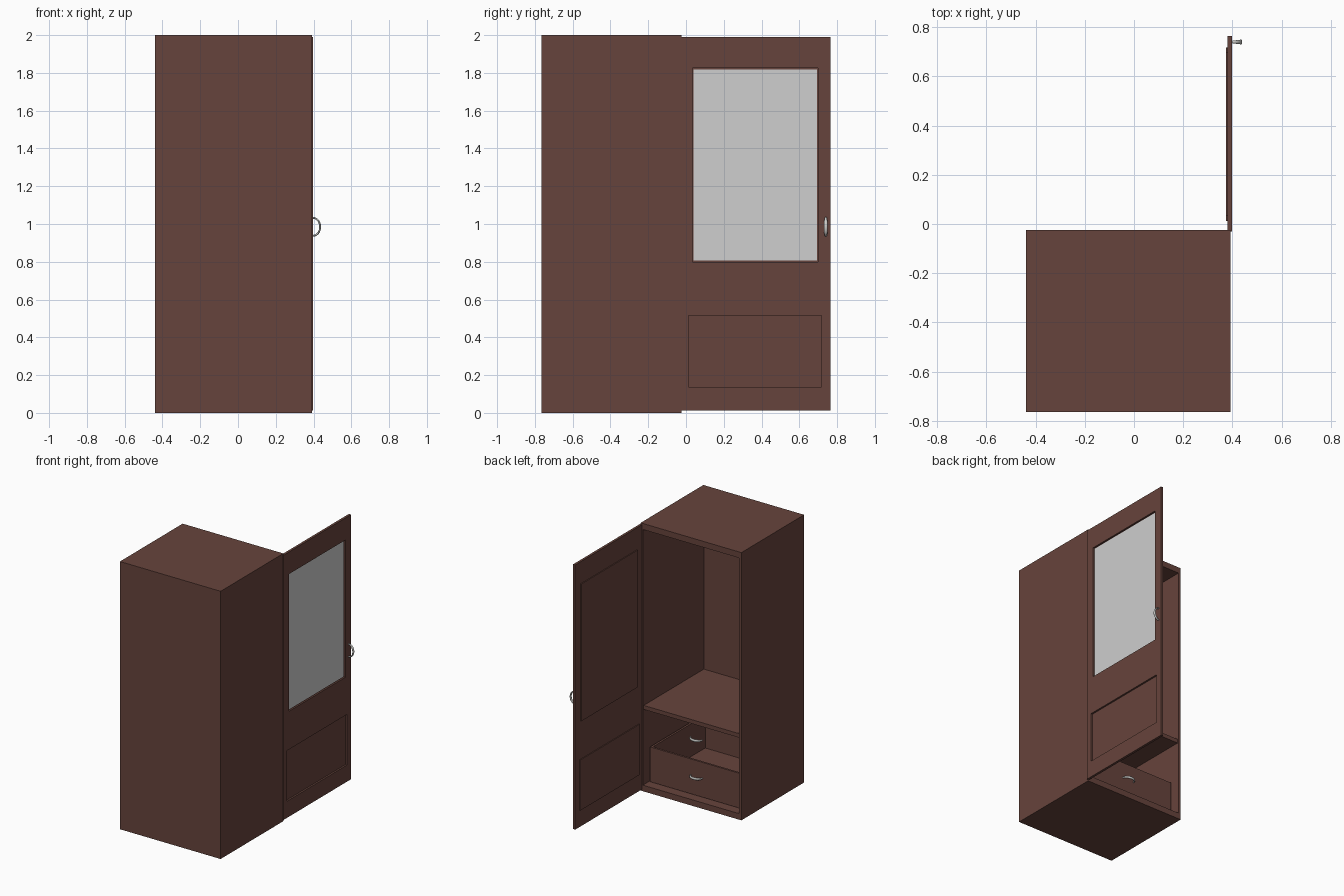
import bpy, bmesh, math
from mathutils import Vector

if "Cube" in bpy.data.objects:
    bpy.data.objects.remove(bpy.data.objects["Cube"])


def material(name, col):
    m = bpy.data.materials.new(name)
    m.diffuse_color = (*col, 1)
    m.use_nodes = True
    m.node_tree.nodes["Principled BSDF"].inputs["Base Color"].default_value = m.diffuse_color
    return m


WOOD = material("brown wood", (0.134, 0.057, 0.045))
MIRROR = material("mirror grey", (0.62, 0.62, 0.62))
METAL = material("handle silver", (0.6, 0.6, 0.58))


def finish(name, bm, mat):
    me = bpy.data.meshes.new(name)
    bmesh.ops.recalc_face_normals(bm, faces=bm.faces)
    bm.to_mesh(me)
    bm.free()
    me.materials.append(mat)
    ob = bpy.data.objects.new(name, me)
    bpy.context.collection.objects.link(ob)
    return ob


def box(name, x, y, z, mat=WOOD):
    """Box from (min, max) ranges."""
    bm = bmesh.new()
    bmesh.ops.create_cube(bm, size=1)
    for v in bm.verts:
        v.co = [r[0] if c < 0 else r[1] for c, r in zip(v.co, (x, y, z))]
    return finish(name, bm, mat)


def cut(ob, *ranges):
    """Subtract boxes from an object."""
    for r in ranges:
        cutter = box("cutter", *r)
        cutter.hide_render = True
        mod = ob.modifiers.new("cut", 'BOOLEAN')
        mod.operation = 'DIFFERENCE'
        mod.solver = 'EXACT'
        mod.object = cutter
        bpy.context.view_layer.objects.active = ob
        bpy.ops.object.modifier_apply(modifier=mod.name)
        bpy.data.objects.remove(cutter)


def handle(name, centre, along, out, length=0.104, reach=0.04):
    """Arched pull: flat oval section, widest in the middle, swept along a half ellipse."""
    c, a, o = Vector(centre), Vector(along), Vector(out)
    side = a.cross(o)
    bm = bmesh.new()
    rings = []
    n, k = 16, 10
    for i in range(n + 1):
        t = math.pi * i / n
        p = c - a * math.cos(t) * (length / 2 - 0.005) + o * math.sin(t) * (reach - 0.005)
        radial = (o * math.sin(t) - a * math.cos(t)).normalized()
        w = 0.005 + 0.005 * math.sin(t)
        rings.append([bm.verts.new(p + radial * 0.005 * math.cos(2 * math.pi * j / k)
                                   + side * w * math.sin(2 * math.pi * j / k))
                      for j in range(k)])
    for r, s in zip(rings, rings[1:]):
        for j in range(k):
            bm.faces.new((r[j], r[(j + 1) % k], s[(j + 1) % k], s[j]))
    bm.faces.new(rings[0])
    bm.faces.new(rings[-1])
    ob = finish(name, bm, METAL)
    for p in ob.data.polygons:
        p.use_smooth = len(p.vertices) == 4


# carcass, open towards +y
carcass = box("carcass", (-0.44, 0.392), (-0.765, -0.025), (0, 2))
cut(carcass, ((-0.422, 0.374), (-0.745, 0.1), (0.045, 1.955)))
box("shelf", (-0.422, 0.374), (-0.745, -0.035), (0.607, 0.637))

# open-topped drawer with its pull, and the pull above it
drawer = box("drawer", (-0.41, 0.36), (-0.735, -0.09), (0.05, 0.31))
cut(drawer, ((-0.395, 0.345), (-0.72, -0.105), (0.065, 0.5)))
for name, z in (("lower_drawer_handle", 0.19), ("upper_drawer_handle", 0.475)):
    handle(name, (-0.024, -0.09, z), (1, 0, 0), (0, 1, 0))

# door swung open, with two framed openings
UPPER = ((0.035, 0.70), (0.80, 1.825))
LOWER = ((0.012, 0.717), (0.137, 0.515))
door = box("door_frame", (0.38, 0.398), (-0.03, 0.765), (0.013, 1.99))
cut(door, *[((0.3, 0.5), y, z) for y, z in (UPPER, LOWER)])
for name, (y, z) in (("upper_door_panel", UPPER), ("lower_door_panel", LOWER)):
    box(name, (0.374, 0.385), y, z)
box("mirror", (0.385, 0.388), (0.041, 0.694), (0.806, 1.819), MIRROR)
handle("door_handle", (0.398, 0.74, 0.985), (0, 0, 1), (1, 0, 0), reach=0.042)
